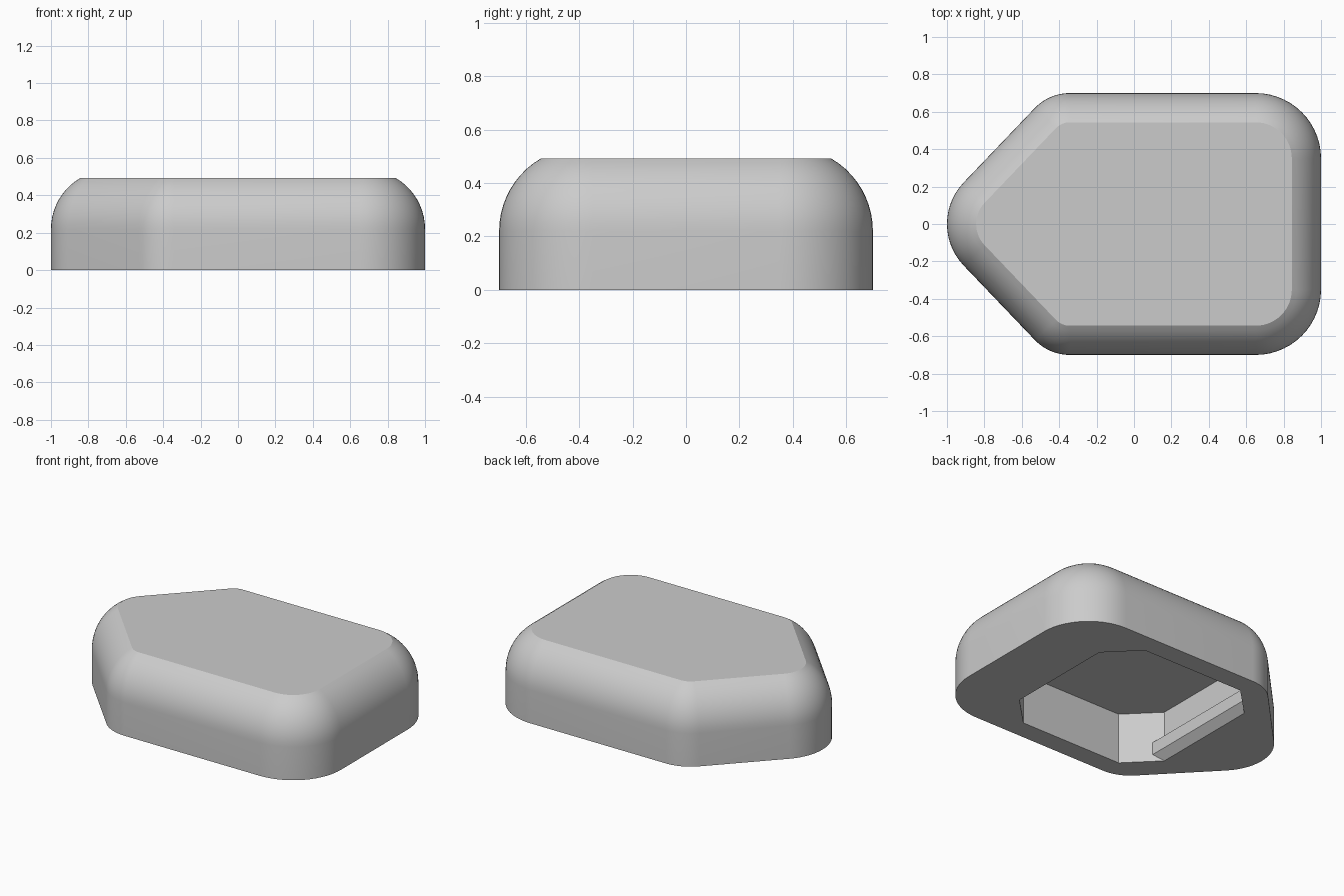
import bpy, bmesh, math
from mathutils import Vector

cube = bpy.data.objects.get("Cube")
if cube:
    bpy.data.objects.remove(cube)

HEIGHT, WALL_TOP, FILLET = 0.492, 0.22, 0.315
CEILING = 0.337
CAVITY_X, CAVITY_HALF, CHAMFER = 0.017, 0.568, 0.195

grey = bpy.data.materials.new("light_grey")
grey.use_nodes = True
grey.diffuse_color = (0.6, 0.6, 0.6, 1)
grey.node_tree.nodes["Principled BSDF"].inputs["Base Color"].default_value = (0.6, 0.6, 0.6, 1)


def make_object(name, bm):
    bmesh.ops.recalc_face_normals(bm, faces=bm.faces)
    mesh = bpy.data.meshes.new(name)
    bm.to_mesh(mesh)
    bm.free()
    mesh.materials.append(grey)
    obj = bpy.data.objects.new(name, mesh)
    bpy.context.collection.objects.link(obj)
    bpy.ops.object.select_all(action='DESELECT')
    obj.select_set(True)
    bpy.context.view_layer.objects.active = obj
    bpy.ops.object.shade_smooth_by_angle(angle=math.radians(25))
    return obj


# Pointed plan: sharp corners, counter-clockwise, each with a rounding radius
CORNERS = [(1, -0.7, 0.35), (1, 0.7, 0.35), (-0.454, 0.7, 0.26),
           (-1.123, 0, 0.321), (-0.454, -0.7, 0.26)]


def outline(inset, steps=14):
    """Rounded plan, moved inwards by the inset."""
    points = []
    for i, (x, y, radius) in enumerate(CORNERS):
        here = Vector((x, y))
        before = (here - Vector(CORNERS[i - 1][:2])).normalized()
        after = (Vector(CORNERS[(i + 1) % len(CORNERS)][:2]) - here).normalized()
        turn = before.angle(after)
        centre = here - before * radius * math.tan(turn / 2) + Vector((-before.y, before.x)) * radius
        start = math.atan2(-before.x, before.y)
        for s in range(steps + 1):
            a = start + turn * s / steps
            points.append(centre + (radius - inset) * Vector((math.cos(a), math.sin(a))))
    return points


def add_ring(bm, points, z):
    return [bm.verts.new((p[0], p[1], z)) for p in points]


def bridge(bm, lower, upper):
    for i in range(len(lower)):
        j = (i + 1) % len(lower)
        bm.faces.new((lower[i], lower[j], upper[j], upper[i]))


def ring_edges(bm, ring):
    return [bm.edges.get((ring[i - 1], ring[i])) for i in range(len(ring))]


# Body: upright wall, cut-off fillet and flat top
bm = bmesh.new()
rings = [add_ring(bm, outline(0), 0)]
sweep = math.asin((HEIGHT - WALL_TOP) / FILLET)
for s in range(11):
    a = sweep * s / 10
    rings.append(add_ring(bm, outline(FILLET * (1 - math.cos(a))), WALL_TOP + FILLET * math.sin(a)))
for lower, upper in zip(rings, rings[1:]):
    bridge(bm, lower, upper)
bm.faces.new(rings[-1])

# Eight-sided cavity open at the underside
h, c = CAVITY_HALF, CAVITY_HALF - CHAMFER
octagon = [(h, -c), (h, c), (c, h), (-c, h), (-h, c), (-h, -c), (-c, -h), (c, -h)]
octagon = [(x + CAVITY_X, y) for x, y in octagon]
mouth, roof = add_ring(bm, octagon, 0), add_ring(bm, octagon, CEILING)
bridge(bm, mouth, roof)
bm.faces.new(roof)

# Underside rim between the plan and the cavity
bmesh.ops.triangle_fill(bm, use_beauty=True, edges=ring_edges(bm, rings[0]) + ring_edges(bm, mouth))
make_object("body", bm)

# Snap ridges along the two end walls of the cavity: depth from wall, height
RIDGE = [(0, 0), (0.05, 0.047), (0.05, 0.13), (0, 0.17)]
for name, side in (("right_snap_ridge", -1), ("left_snap_ridge", 1)):
    bm = bmesh.new()
    ends = [[bm.verts.new((CAVITY_X + side * (h - d), e * (c + d), z)) for d, z in RIDGE]
            for e in (-1, 1)]
    bridge(bm, ends[0], ends[1])
    for end in ends:
        bm.faces.new(end)
    make_object(name, bm)
